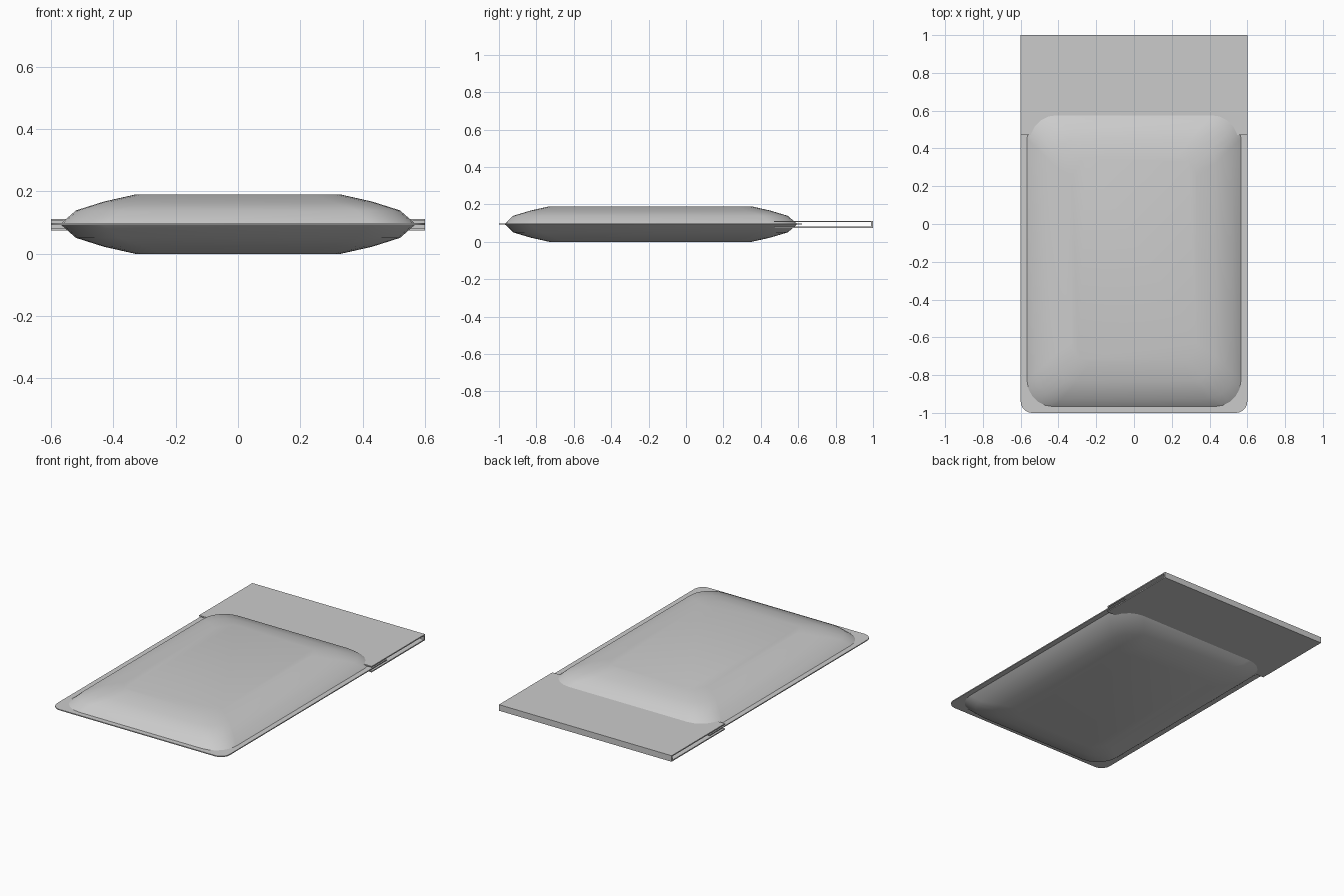
import bpy, bmesh, math

if "Cube" in bpy.data.objects:
    bpy.data.objects.remove(bpy.data.objects["Cube"])

MID = 0.095  # seam height


def make(name, bm, smooth=None):
    bmesh.ops.recalc_face_normals(bm, faces=bm.faces)
    me = bpy.data.meshes.new(name)
    bm.to_mesh(me)
    bm.free()
    ob = bpy.data.objects.new(name, me)
    bpy.context.collection.objects.link(ob)
    if smooth:
        bpy.ops.object.select_all(action='DESELECT')
        ob.select_set(True)
        bpy.context.view_layer.objects.active = ob
        bpy.ops.object.shade_smooth_by_angle(angle=math.radians(smooth))
    return ob


def rounded(hx, y0, y1, r0, r1, n=5):
    """Rounded rectangle outline: r0 at the front corners, r1 at the back."""
    pts = []
    for sx, y, sy, r, a in ((1, y1, 1, r1, 0), (-1, y1, 1, r1, 90),
                            (-1, y0, -1, r0, 180), (1, y0, -1, r0, 270)):
        for i in range(n + 1 if r else 1):
            t = math.radians(a + 90 * i / n)
            pts.append((sx * (hx - r) + r * math.cos(t),
                        y - sy * r + r * math.sin(t)))
    return pts


def loft(bm, rings):
    """Bridge equal-length outlines (points, z) and cap both ends."""
    vs = [[bm.verts.new((x, y, z)) for x, y in pts] for pts, z in rings]
    n = len(vs[0])
    for a, b in zip(vs, vs[1:]):
        for i in range(n):
            j = (i + 1) % n
            bm.faces.new((a[i], a[j], b[j], b[i]))
    bm.faces.new(vs[0][::-1])
    bm.faces.new(vs[-1])


# puffed pouch: stacked outlines mirrored about the seam
half = [(0.57, -0.97, 0.595, 0.14, 0), (0.52, -0.925, 0.545, 0.14, 0.044),
        (0.43, -0.83, 0.45, 0.13, 0.0725), (0.33, -0.73, 0.35, 0.10, 0.095)]
rings = []
for s in (-1, 1):
    for hx, y0, y1, r, dz in (half[::-1] if s < 0 else half[1:]):
        rings.append((rounded(hx, y0, y1, r, r), MID + s * dz))
bm = bmesh.new()
loft(bm, rings)
make("pouch", bm, 50)

# flat sealed edge sheet around the pouch
bm = bmesh.new()
sheet = rounded(0.6, -1.0, 0.62, 0.06, 0)
loft(bm, [(sheet, MID - 0.003), (sheet, MID + 0.003)])
make("sealed_edge", bm, 30)

# folded header card: U-shaped profile, open towards the front
profile = [(0.47, 0.074), (1.0, 0.074), (1.0, 0.112), (0.47, 0.112),
           (0.47, 0.105), (0.99, 0.105), (0.99, 0.081), (0.47, 0.081)]
bm = bmesh.new()
face = bm.faces.new([bm.verts.new((-0.6, y, z)) for y, z in profile])
ext = bmesh.ops.extrude_face_region(bm, geom=[face], use_keep_orig=True)
bmesh.ops.translate(bm, vec=(1.2, 0, 0),
                    verts=[v for v in ext["geom"] if isinstance(v, bmesh.types.BMVert)])
make("header_card", bm)
